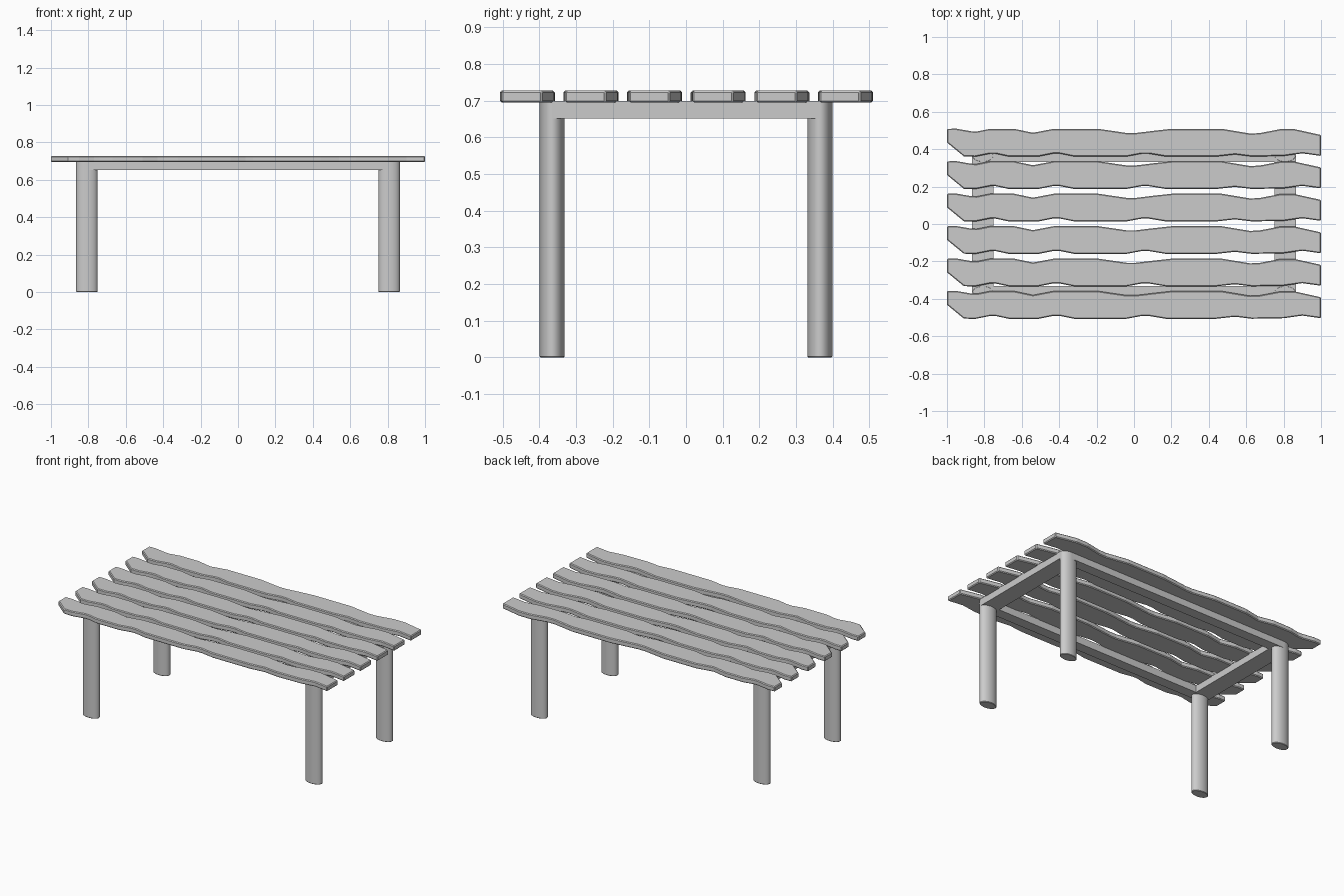
import bpy, bmesh

if "Cube" in bpy.data.objects:
    bpy.data.objects.remove(bpy.data.objects["Cube"])

def finish(bm, name):
    bmesh.ops.recalc_face_normals(bm, faces=bm.faces[:])
    me = bpy.data.meshes.new(name)
    bm.to_mesh(me)
    bm.free()
    ob = bpy.data.objects.new(name, me)
    bpy.context.collection.objects.link(ob)
    return ob

def bevel(ob, width, segments=1):
    m = ob.modifiers.new("edge_bevel", 'BEVEL')
    m.width, m.segments, m.limit_method = width, segments, 'ANGLE'
    m.angle_limit = 0.9

def rail(name, size, loc):
    bm = bmesh.new()
    bmesh.ops.create_cube(bm, size=1)
    bmesh.ops.scale(bm, vec=size, verts=bm.verts)
    bmesh.ops.translate(bm, vec=loc, verts=bm.verts)
    return finish(bm, name)

# wavy plank outline, relative to the plank centre line
far_edge = [(-1, .075), (-.95, .076), (-.87, .062), (-.84, .061), (-.77, .075), (-.64, .075),
            (-.54, .054), (-.43, .075), (-.19, .075), (-.04, .053), (.01, .053), (.1, .064),
            (.2, .075), (.47, .075), (.62, .05), (.67, .052), (.78, .073), (.86, .073), (1, .042)]
near_edge = [(1, -.07), (.9, -.056), (.8, -.07), (.63, -.073), (.54, -.062), (.44, -.073),
             (.17, -.073), (.08, -.058), (.04, -.058), (-.04, -.073), (-.32, -.073),
             (-.4, -.057), (-.43, -.057), (-.51, -.073), (-.67, -.073), (-.74, -.058),
             (-.77, -.058), (-.85, -.074), (-.91, -.072), (-1, .002)]

# six planks of the top
for i in range(6):
    y0 = (i - 2.5) * 0.1735
    bm = bmesh.new()
    face = bm.faces.new([bm.verts.new((x, y + y0, 0.695)) for x, y in far_edge + near_edge])
    ext = bmesh.ops.extrude_face_region(bm, geom=[face])
    bmesh.ops.translate(bm, vec=(0, 0, 0.033),
                        verts=[v for v in ext["geom"] if isinstance(v, bmesh.types.BMVert)])
    bevel(finish(bm, f"plank_{i + 1}"), 0.005)

# oval legs
LX, LY, RX, RY = 0.808, 0.365, 0.057, 0.034
for side, sx in (("left", -1), ("right", 1)):
    for end, sy in (("front", -1), ("back", 1)):
        bm = bmesh.new()
        bmesh.ops.create_cone(bm, cap_ends=True, segments=40, radius1=1, radius2=1, depth=0.7)
        bmesh.ops.scale(bm, vec=(RX, RY, 1), verts=bm.verts)
        bmesh.ops.translate(bm, vec=(sx * LX, sy * LY, 0.35), verts=bm.verts)
        leg = finish(bm, f"{end}_{side}_leg")
        bevel(leg, 0.003)
        bpy.context.view_layer.objects.active = leg
        leg.select_set(True)
        bpy.ops.object.shade_smooth_by_angle(angle=0.6)
        leg.select_set(False)

# frame rails under the planks
for s, a, b in ((-1, "left", "front"), (1, "right", "back")):
    rail(f"{a}_end_rail", (2 * RX, 2 * LY, 0.047), (s * LX, 0, 0.6755))
    rail(f"{b}_long_rail", (2 * LX, 2 * RY, 0.047), (0, s * LY, 0.6755))
